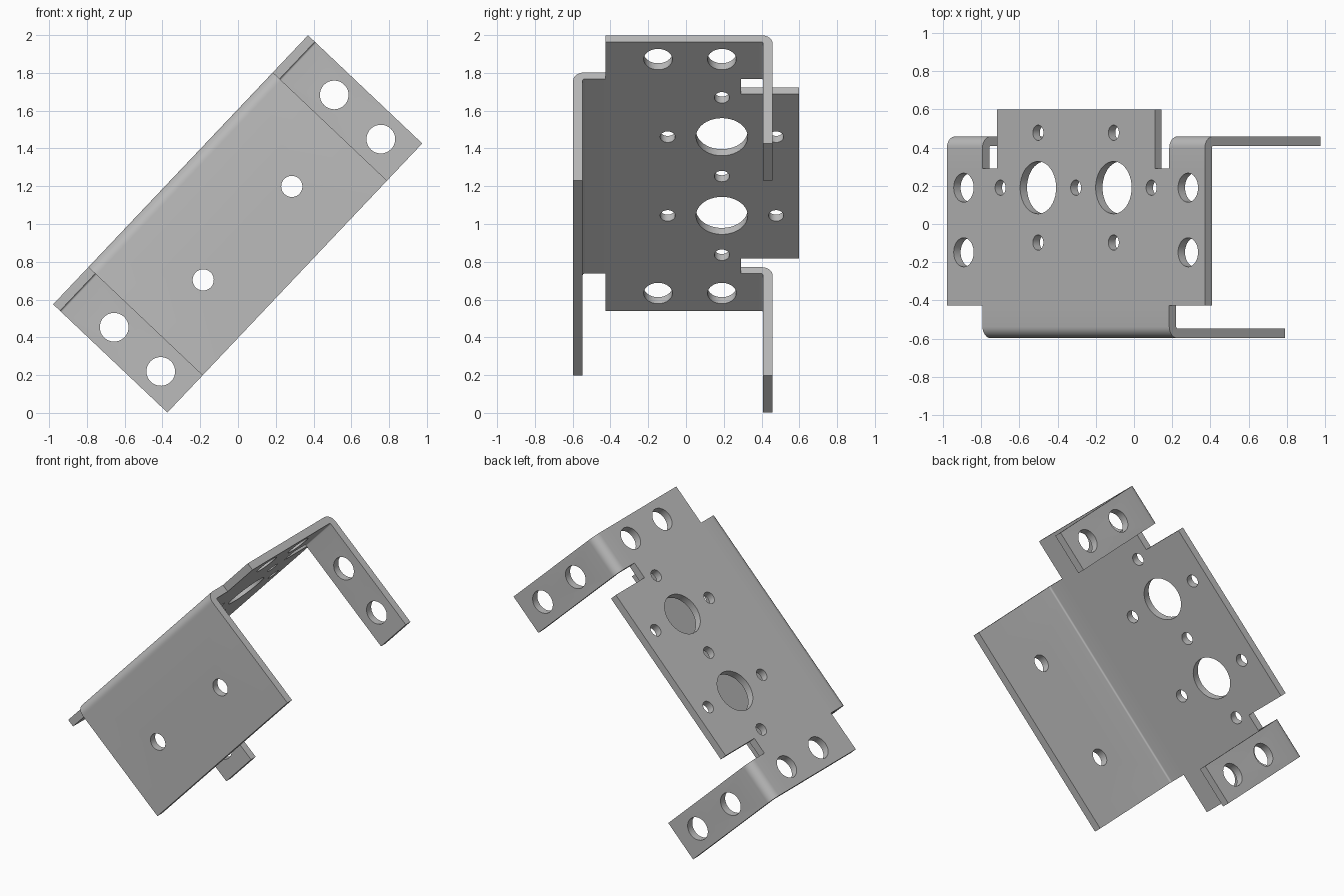
import bpy, bmesh, math
from mathutils import Matrix, Vector

cube = bpy.data.objects.get("Cube")
if cube:
    bpy.data.objects.remove(cube)

# Sheet dimensions, in the bracket's own untilted frame
THICK = 0.05
BEND = 0.06            # outer bend radius
DROP = -0.833          # lower edge of flange and tabs
FRONT, TAB_BACK, PLATE_BACK = -0.597, 0.458, 0.598
END, WIDE, NARROW = 0.981, 0.71, 0.6
NOTCH_FRONT, NOTCH_BACK = -0.425, 0.29
TILT = -math.radians(46.55)

steel = bpy.data.materials.new("grey steel")
steel.use_nodes = True
grey = (0.5, 0.5, 0.5, 1)
steel.diffuse_color = grey
steel.node_tree.nodes["Principled BSDF"].inputs["Base Color"].default_value = grey


def bend(edge, side, steps=8):
    """Path from the lower edge of an upright wall, over its rounded bend."""
    path = [(edge, DROP)]
    for i in range(steps + 1):
        a = math.pi / 2 * i / steps
        path.append((edge - side * BEND * (1 - math.cos(a)), BEND * (math.sin(a) - 1)))
    return path


def strip(bm, path, cuts):
    """Quads following a (y, z) path, across each interval of the x cuts."""
    for x0, x1 in zip(cuts, cuts[1:]):
        for (y0, z0), (y1, z1) in zip(path, path[1:]):
            corners = [(x0, y0, z0), (x1, y0, z0), (x1, y1, z1), (x0, y1, z1)]
            bm.faces.new([bm.verts.new(c) for c in corners])


# Outer skin of the folded sheet
bm = bmesh.new()
middle = [-WIDE, -NARROW, NARROW, WIDE]
strip(bm, bend(FRONT, -1) + [(NOTCH_FRONT, 0), (NOTCH_BACK, 0)], middle)
strip(bm, [(NOTCH_BACK, 0), (PLATE_BACK, 0)], [-NARROW, NARROW])
tab_path = [(NOTCH_FRONT, 0), (NOTCH_BACK, 0)] + bend(TAB_BACK, 1)[::-1]
for cuts in ([-END, -WIDE], [WIDE, END]):
    strip(bm, tab_path, cuts)
bmesh.ops.remove_doubles(bm, verts=bm.verts, dist=0.0005)
mesh = bpy.data.meshes.new("bracket")
bm.to_mesh(mesh)
bm.free()
mesh.materials.append(steel)
bracket = bpy.data.objects.new("bracket", mesh)
bpy.context.collection.objects.link(bracket)

# Hole cutters
holes = bmesh.new()


def drill(x, y, z, radius, upright=False):
    turn = Matrix.Rotation(math.pi / 2, 4, "X") if upright else Matrix()
    bmesh.ops.create_cone(holes, cap_ends=True, segments=40, radius1=radius, radius2=radius,
                          depth=0.2, matrix=Matrix.Translation((x, y, z)) @ turn)


PITCH, ROW = 0.287, 0.19
drill(0, ROW, 0, 0.04)
for s in (-1, 1):
    drill(s * PITCH, ROW, 0, 0.137)                  # sensor openings
    drill(s * PITCH * 2, ROW, 0, 0.04)               # small screw holes
    for t in (-1, 1):
        drill(s * PITCH, ROW + t * PITCH, 0, 0.04)
    for y in (ROW, -0.148):
        drill(s * 0.853, y, 0, 0.076)                # plate end holes
    for z in (-0.318, -0.658):
        drill(s * 0.847, TAB_BACK, z, 0.076, True)   # tab holes
    drill(s * 0.341, FRONT, -0.488, 0.056, True)     # flange holes
cutter_mesh = bpy.data.meshes.new("hole_cutters")
holes.to_mesh(cutter_mesh)
holes.free()
cutters = bpy.data.objects.new("hole_cutters", cutter_mesh)
cutters.hide_render = True
bpy.context.collection.objects.link(cutters)

# Thicken inwards, drill, then bake the result
solid = bracket.modifiers.new("thickness", "SOLIDIFY")
solid.thickness = THICK
solid.offset = -1
solid.use_even_offset = True
cut = bracket.modifiers.new("holes", "BOOLEAN")
cut.operation = "DIFFERENCE"
cut.solver = "EXACT"
cut.object = cutters
bpy.context.view_layer.update()
baked = bpy.data.meshes.new_from_object(bracket.evaluated_get(bpy.context.evaluated_depsgraph_get()))
bracket.modifiers.clear()
bracket.data = baked
baked.name = "bracket"
bpy.data.objects.remove(cutters)
baked.materials.clear()
baked.materials.append(steel)
for face in baked.polygons:
    face.material_index = 0

# Tilt into place
bracket.rotation_euler = (0, TILT, 0)
bracket.location = Vector((-0.304, 0, 1.287))
bpy.ops.object.select_all(action="DESELECT")
bracket.select_set(True)
bpy.context.view_layer.objects.active = bracket
bpy.ops.object.shade_smooth_by_angle(angle=math.radians(30))
